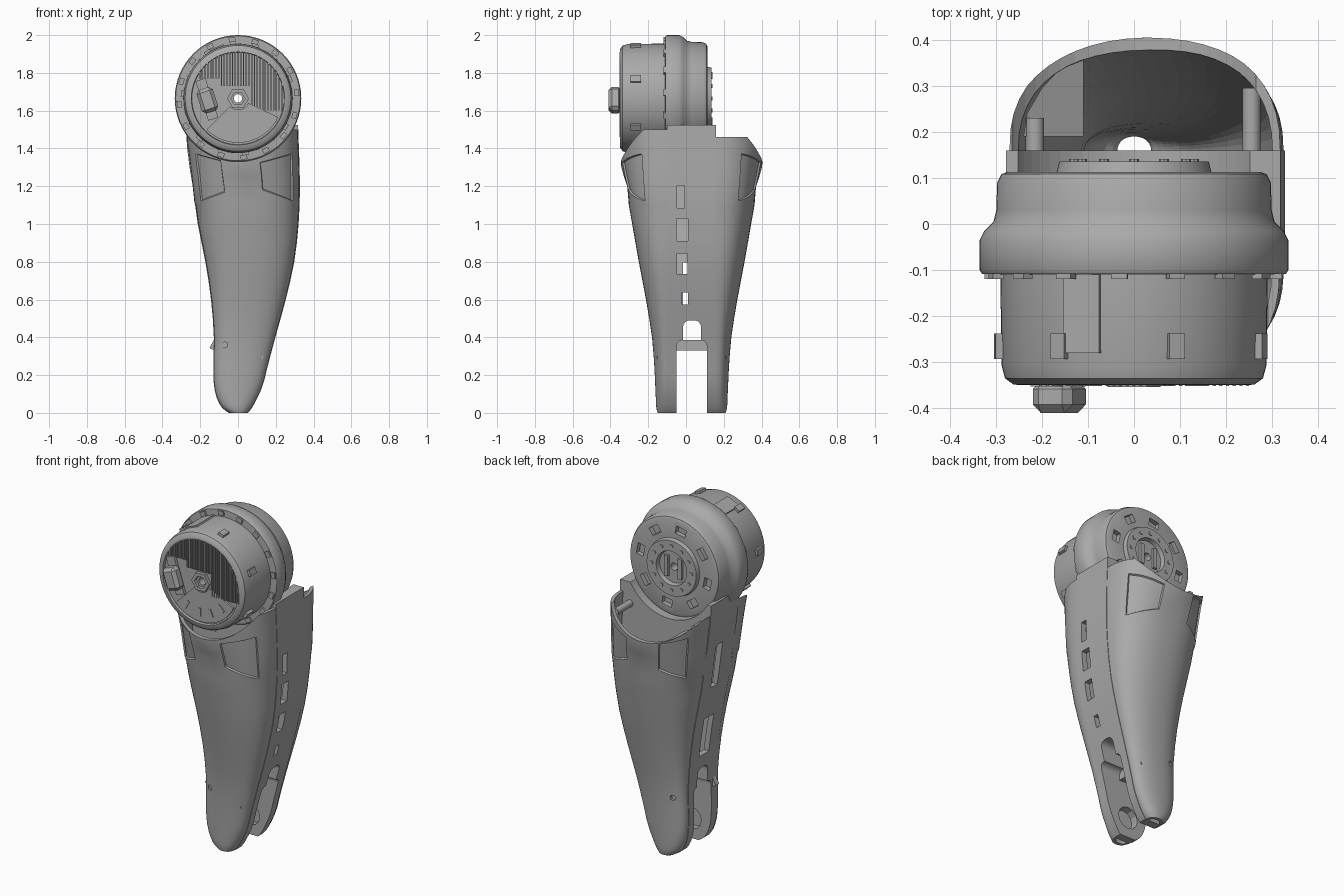
import bpy, bmesh
from math import sin, cos, pi, radians, sqrt, copysign
from mathutils import Matrix, Vector

if "Cube" in bpy.data.objects:
    bpy.data.objects.remove(bpy.data.objects["Cube"])

GREY = bpy.data.materials.new("satin_grey")
GREY.use_nodes = True
GREY.diffuse_color = (0.4, 0.4, 0.4, 1)
GREY.node_tree.nodes["Principled BSDF"].inputs["Base Color"].default_value = (0.4, 0.4, 0.4, 1)

AXIS = 1.665          # height of the motor axis
FRONT, BACK = -0.10, 0.16   # faces of the middle frame
# height, left edge, right edge, shell depth
LIMB = [(0, -.045, .05, .05), (.025, -.08, .07, .057), (.08, -.11, .1, .06),
        (.15, -.125, .13, .063), (.25, -.128, .155, .068), (.4, -.125, .195, .08),
        (.6, -.14, .25, .112), (.8, -.17, .295, .15), (1, -.21, .318, .185),
        (1.2, -.237, .325, .22), (1.36, -.262, .321, .244), (1.53, -.275, .315, .262)]


def limb(z):
    """Smooth left edge, right edge and depth at height z."""
    z = max(z, 0)
    i = max(k for k in range(len(LIMB) - 1) if LIMB[k][0] <= z)
    a, b = LIMB[i], LIMB[i + 1]
    p, q = LIMB[max(i - 1, 0)], LIMB[min(i + 2, len(LIMB) - 1)]
    h = b[0] - a[0]
    t = (z - a[0]) / h
    out = []
    for k in (1, 2, 3):
        m0 = (b[k] - p[k]) / (b[0] - p[0]) * h
        m1 = (q[k] - a[k]) / (q[0] - a[0]) * h
        out.append((1 + 2 * t) * (1 - t) ** 2 * a[k] + t * (1 - t) ** 2 * m0
                   + t * t * (3 - 2 * t) * b[k] + t * t * (t - 1) * m1)
    return out


def finish(bm, name, smooth=True):
    bmesh.ops.recalc_face_normals(bm, faces=bm.faces)
    me = bpy.data.meshes.new(name)
    bm.to_mesh(me)
    bm.free()
    me.materials.append(GREY)
    ob = bpy.data.objects.new(name, me)
    bpy.context.collection.objects.link(ob)
    if smooth:
        bpy.ops.object.select_all(action='DESELECT')
        ob.select_set(True)
        bpy.context.view_layer.objects.active = ob
        bpy.ops.object.shade_smooth_by_angle(angle=radians(32))
    return ob


def box(bm, centre, size, turn=Matrix()):
    m = Matrix.Translation(centre) @ turn @ Matrix.Diagonal((*size, 1))
    bmesh.ops.create_cube(bm, size=1, matrix=m)


def rod(bm, centre, r, length, sides=16):
    m = Matrix.Translation(centre) @ Matrix.Rotation(pi / 2, 4, 'X')
    bmesh.ops.create_cone(bm, cap_ends=True, segments=sides, radius1=r, radius2=r, depth=length, matrix=m)


def prism(points, vec):
    """Polygon pushed along a vector."""
    bm = bmesh.new()
    face = bm.faces.new([bm.verts.new(p) for p in points])
    ext = bmesh.ops.extrude_face_region(bm, geom=[face])
    bmesh.ops.translate(bm, vec=vec, verts=[v for v in ext["geom"] if isinstance(v, bmesh.types.BMVert)])
    return bm


def cut(ob, bm):
    """Subtract the cutter mesh from ob and drop the cutter."""
    cutter = finish(bm, "cutter", False)
    cutter.hide_render = True
    mod = ob.modifiers.new("cut", 'BOOLEAN')
    mod.operation, mod.solver, mod.object = 'DIFFERENCE', 'EXACT', cutter
    bpy.context.view_layer.objects.active = ob
    bpy.ops.object.modifier_apply(modifier=mod.name)
    bpy.data.objects.remove(cutter)


def cut_rounded_box(ob, centre, size, radius):
    """Cut through along x, with rounded corners."""
    bm = bmesh.new()
    box(bm, centre, size)
    edges = [e for e in bm.edges if abs(e.verts[0].co.x - e.verts[1].co.x) > .1]
    bmesh.ops.bevel(bm, geom=edges, offset=radius, segments=4, profile=.5, affect='EDGES')
    cut(ob, bm)


def on_motor(angle, r, y):
    return Vector((r * cos(angle), y, AXIS + r * sin(angle)))


def around(angle):
    """Rotation that puts local x along the radius at this angle."""
    return Matrix.Rotation(-angle, 4, 'Y')


def loft(side, plane, heights, inset=0.0, panels=False):
    """Half-round limb volume standing on a vertical plane."""
    bm = bmesh.new()
    n, rows = 24, []
    for z in heights:
        left, right, depth = limb(z)
        mid, half, depth = (left + right) / 2, (right - left) / 2 - inset, depth - inset
        row = []
        for k in range(n + 1):
            c, s = cos(pi * k / n), sin(pi * k / n)
            u = copysign(abs(c) ** .9, c)
            tilt = (abs(u) - .6) * {1.15: -.1, 1.35: .08}.get(z, 0) if panels else 0
            row.append(bm.verts.new((mid + half * u, plane + side * depth * max(s, 0) ** .85, z + tilt)))
        rows.append(row)
    picked = {1: [], -1: []}
    for z, a, b in zip(heights, rows, rows[1:]):
        for k in range(n + 1):
            j = (k + 1) % (n + 1)
            f = bm.faces.new((a[k], a[j], b[j], b[k]))
            if panels and 1.14 < z < 1.34 and (4 <= k <= 9 or 15 <= k <= 19):
                picked[1 if k < 12 else -1].append(f)
    bm.faces.new(rows[0])
    bm.faces.new(rows[-1])
    bmesh.ops.recalc_face_normals(bm, faces=bm.faces)
    # sunken corner panels near the top
    for faces in picked.values():
        if faces:
            bmesh.ops.inset_region(bm, faces=faces, thickness=.005, depth=-.009)
    return bm


# Front and back shells, hollow and open at the foot
STEPS = [0, .012, .025, .05, .08, .12, .17, .23] + [.3 + .1 * k for k in range(9)]
for name, side, plane, top in (("front_shell", -1, FRONT, 1.5), ("back_shell", 1, BACK, 1.46)):
    shell = finish(loft(side, plane, STEPS + [1.15, 1.25, 1.35, 1.42, top], panels=True), name)
    cut(shell, loft(side, plane - side * .005, [-.01] + STEPS[1:] + [1.2, 1.36, 1.53], .017))
    bm = bmesh.new()
    rod(bm, (0, plane + side * .2, AXIS), .335, .6, 64)
    cut(shell, bm)
    bm = bmesh.new()
    for x, z in ((-.07, .36), (.14, .29)):
        rod(bm, (x, plane + side * .14, z), .016, .18, 8)
    cut(shell, bm)


def slab(y0, y1, heights, inset):
    edges = [(z, limb(z)) for z in heights]
    pts = [(e[0] + inset, y0, z) for z, e in edges] + [(e[1] - inset, y0, z) for z, e in reversed(edges)]
    return prism(pts, (0, y1 - y0, 0))


# Middle frame: hollow, forked at the foot
frame = finish(slab(FRONT, BACK, STEPS + [1.2, 1.3, 1.4, 1.5, 1.525], -.003), "middle_frame")
cut(frame, slab(FRONT + .03, BACK - .03, [.52, .6, .8, 1, 1.2, 1.26], .03))
bm = bmesh.new()
rod(bm, (0, 0, AXIS), .288, .6, 64)
cut(frame, bm)
cut_rounded_box(frame, (0, .03, .14), (1, .16, .49), .03)
bm = bmesh.new()
rod(bm, (0, .03, .12), .065, .25, 12)          # pivot holes
cut(frame, bm)
cut_rounded_box(frame, (0, .032, .39), (1, .095, .2), .035)   # opening above the fork
bm = bmesh.new()
for y, z, w, h in ((-.005, .605, .03, .065), (-.02, .79, .055, .11), (-.02, .97, .06, .12), (-.028, 1.145, .04, .12)):
    box(bm, (.24, y, z), (.3, w, h))
for y, z, w, h in ((.03, .68, .09, .23), (.04, 1.12, .06, .26)):
    box(bm, (-.2, y, z), (.3, w, h))
cut(frame, bm)

# Rods, fork bar and side nub on the frame
bm = bmesh.new()
rod(bm, (.255, .225, 1.4), .02, .14)
rod(bm, (-.215, .19, 1.40), .02, .08)
box(bm, (.03, .03, .358), (.06, .17, .055))
box(bm, (-.128, -.08, .36), (.025, .03, .05), Matrix.Rotation(.5, 4, 'Y'))
finish(bm, "frame_rods")

# Sloping ledge closing one back corner
LEDGE = [(-.24, .19), (-.11, .19), (-.11, .372), (-.16, .338), (-.2, .295), (-.232, .24)]
finish(prism([(x, y, 1.328 - .55 * (x + .11)) for x, y in LEDGE], (0, 0, .012)), "corner_ledge", False)

# Motor body, turned around its axis
PROFILE = [(.022, -.335), (.244, -.335), (.247, -.35), (.262, -.348), (.28, -.335), (.288, -.305), (.29, -.11),
           (.33, -.108), (.335, -.1), (.335, -.035), (.325, -.015), (.305, .005), (.299, .03), (.297, .09),
           (.288, .108), (.275, .113), (.168, .113), (.162, .136), (.1, .136), (.095, .11), (.022, .11)]
bm = bmesh.new()
ring = [bm.verts.new((r, y, AXIS)) for r, y in PROFILE]
loop = [bm.edges.new((ring[k], ring[(k + 1) % len(ring)])) for k in range(len(ring))]
bmesh.ops.spin(bm, geom=ring + loop, cent=(0, 0, AXIS), axis=(0, 1, 0), angle=2 * pi, steps=64, use_merge=True)
bmesh.ops.remove_doubles(bm, verts=bm.verts, dist=.0001)
motor = finish(bm, "motor_body")
bm = bmesh.new()
for k in range(8):
    a = 2 * pi * k / 8 + .2
    box(bm, on_motor(a, .222, .11), (.045, .05, .065), around(a))
cut(motor, bm)

# Lugs, flange tabs and the cable strip
bm = bmesh.new()
for k in range(7):
    a = radians(72) + 2 * pi * k / 7
    box(bm, on_motor(a, .288, -.265), (.03, .055, .035), around(a))
for k in range(16):
    a = 2 * pi * k / 16 + .1
    box(bm, on_motor(a, .312, -.11), (.025, .018, .035), around(a))
a = radians(113)
box(bm, on_motor(a, .288, -.19), (.014, .18, .085), around(a))
finish(bm, "motor_lugs", False)

# Cooling fins on the upper front face
bm = bmesh.new()
for k in range(-16, 18):
    x = k * .0145
    high = AXIS + sqrt(max(.246 ** 2 - x * x, 0))
    low = 1.77 if x < -.1 else 1.6 if x > .07 else 1.73
    if high - low > .03:
        box(bm, (x, -.342, (high + low) / 2), (.007, .02, high - low))
finish(bm, "cooling_fins", False)

# Lower fan cover with radial ribs
angles = [radians(225 + 5 * k) for k in range(23)]
bm = prism([on_motor(a, .235, -.347) for a in angles] + [on_motor(a, .06, -.347) for a in reversed(angles)],
           (0, .015, 0))
for d in (240, 268, 292, 318):
    a = radians(d)
    box(bm, on_motor(a, .18, -.348), (.05, .008, .014), around(a))
finish(bm, "fan_cover", False)

# Hub ring around the bore
bm = bmesh.new()
for k in range(6):
    a = 2 * pi * k / 6 + pi / 6
    box(bm, on_motor(a, .041, -.343), (.018, .022, .058), around(a))
finish(bm, "hub_ring", False)

# Cable connector standing off the front face
bm = bmesh.new()
lean = Matrix.Rotation(radians(-18), 4, 'Y')
box(bm, (-.162, -.375, 1.655), (.09, .07, .13), lean)
bmesh.ops.bevel(bm, geom=bm.edges[:], offset=.018, segments=1, affect='EDGES')
box(bm, (-.165, -.34, 1.66), (.055, .025, .22), lean)
finish(bm, "cable_connector", False)

# Rear bolts and output spokes
bm = bmesh.new()
for k in range(12):
    rod(bm, on_motor(2 * pi * k / 12, .13, .136), .011, .01, 8)
for s in (-1, 1):
    box(bm, (s * .045, .115, AXIS), (.025, .02, .12))
finish(bm, "output_bolts", False)
